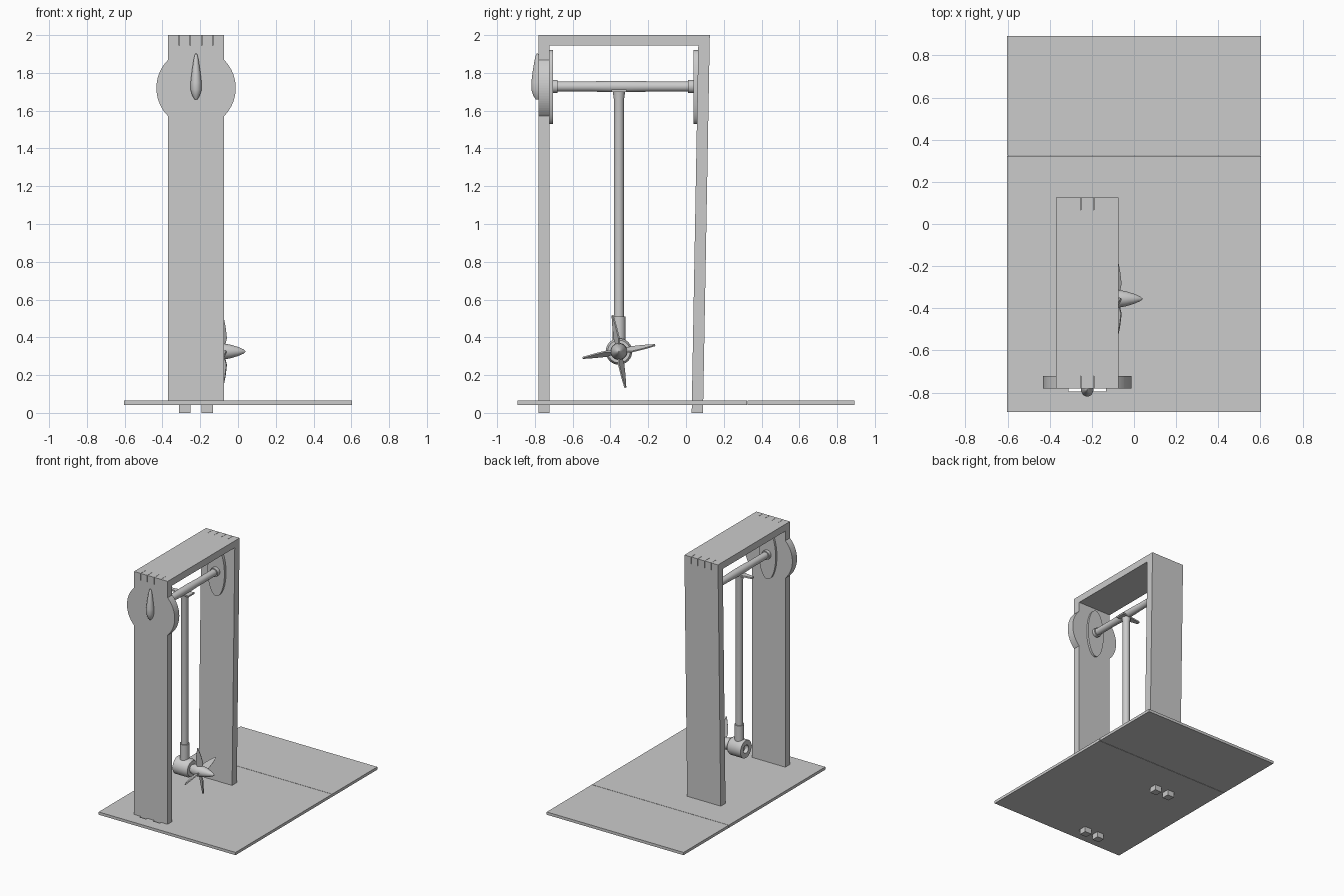
import bpy, bmesh, math
from mathutils import Matrix, Vector

cube = bpy.data.objects.get("Cube")
if cube:
    bpy.data.objects.remove(cube, do_unlink=True)

grey = bpy.data.materials.new("plain_grey")
grey.use_nodes = True
colour = (0.6, 0.6, 0.6, 1)
grey.diffuse_color = colour
grey.node_tree.nodes["Principled BSDF"].inputs["Base Color"].default_value = colour


def finish(name, bm, smooth=False):
    bmesh.ops.recalc_face_normals(bm, faces=bm.faces)
    mesh = bpy.data.meshes.new(name)
    bm.to_mesh(mesh)
    bm.free()
    mesh.materials.append(grey)
    obj = bpy.data.objects.new(name, mesh)
    bpy.context.collection.objects.link(obj)
    if smooth:
        bpy.ops.object.select_all(action="DESELECT")
        obj.select_set(True)
        bpy.context.view_layer.objects.active = obj
        bpy.ops.object.shade_smooth_by_angle(angle=math.radians(40))
    return obj


def add_box(bm, x0, x1, y0, y1, z0, z1):
    m = Matrix.Translation(((x0 + x1) / 2, (y0 + y1) / 2, (z0 + z1) / 2))
    m = m @ Matrix.Diagonal((x1 - x0, y1 - y0, z1 - z0, 1))
    bmesh.ops.create_cube(bm, size=1, matrix=m)


def panel(outline, y0, y1):
    """Extrude an (x, z) outline from y0 to y1."""
    bm = bmesh.new()
    face = bm.faces.new([bm.verts.new((x, y0, z)) for x, z in outline])
    new = bmesh.ops.extrude_face_region(bm, geom=[face])["geom"]
    moved = [v for v in new if isinstance(v, bmesh.types.BMVert)]
    bmesh.ops.translate(bm, verts=moved, vec=(0, y1 - y0, 0))
    return bm


def lathe(name, axis, origin, profile, scale=(1, 1, 1), sides=32):
    """Turn (distance, radius) pairs around an axis through origin."""
    bm = bmesh.new()
    rot = Vector((0, 0, 1)).rotation_difference(Vector(axis)).to_matrix()
    rings = []
    for t, r in profile:
        ring = []
        for i in range(sides):
            a = math.tau * i / sides
            p = rot @ Vector((r * math.cos(a), r * math.sin(a), t))
            p = Vector(c * s for c, s in zip(p, scale))
            ring.append(bm.verts.new(p + Vector(origin)))
        rings.append(ring)
    for low, high in zip(rings, rings[1:]):
        for i in range(sides):
            j = (i + 1) % sides
            bm.faces.new((low[i], low[j], high[j], high[i]))
    bm.faces.new(rings[0])
    bm.faces.new(rings[-1])
    return finish(name, bm, True)


CX = -0.222            # centre line of the frame
HALF = 0.148           # half width of the posts
IN, OUT = 0.03, 0.09   # edges of the joint fingers, from the centre line
TOP, SHOULDER, DECK = 2.0, 1.945, 0.065
ROD_Z, ROD_Y = 1.728, -0.355


def post_outline(lobed):
    right = [(IN, DECK), (IN, 0), (OUT, 0), (OUT, DECK), (HALF, DECK)]
    if lobed:
        r = 0.21
        lim = math.acos(HALF / r)
        for i in range(25):
            a = -lim + 2 * lim * i / 24
            right.append((r * math.cos(a), 1.72 + r * math.sin(a)))
    right += [(HALF, TOP), (OUT, TOP), (OUT, SHOULDER), (IN, SHOULDER), (IN, TOP)]
    left = [(-x, z) for x, z in reversed(right)]
    return [(CX + x, z) for x, z in right + left]


# Posts: the front one has round lobes, the rear one leans back
finish("front_post", panel(post_outline(True), -0.78, -0.722))
bm = panel(post_outline(False), 0.03, 0.09)
for v in bm.verts:
    v.co.y += 0.018 * v.co.z
finish("rear_post", bm)

# Top beam with joint fingers
bm = bmesh.new()
add_box(bm, CX - HALF, CX + HALF, -0.722, 0.066, SHOULDER, TOP)
for s in (-1, 1):
    a, b = sorted((s * (IN + 0.002), s * (OUT - 0.002)))
    add_box(bm, CX + a, CX + b, -0.78, -0.722, SHOULDER, TOP)
    add_box(bm, CX + a, CX + b, 0.066, 0.125, SHOULDER, TOP)
finish("top_beam", bm)

# Base in two plates, slotted for the post feet
bm = bmesh.new()
add_box(bm, -0.603, 0.603, -0.892, 0.322, 0.043, DECK)
base = finish("base_front_plate", bm)
bm = bmesh.new()
add_box(bm, -0.603, 0.603, 0.325, 0.892, 0.043, DECK)
finish("base_rear_plate", bm)
bm = bmesh.new()
for s in (-1, 1):
    a, b = sorted((s * IN, s * OUT))
    add_box(bm, CX + a, CX + b, -0.795, -0.722, 0, 0.1)
    add_box(bm, CX + a, CX + b, 0.03, 0.091, 0, 0.1)
cutter = finish("slot_cutter", bm)
cutter.hide_render = True
cut = base.modifiers.new("slots", "BOOLEAN")
cut.operation = "DIFFERENCE"
cut.object = cutter
bpy.context.view_layer.objects.active = base
bpy.ops.object.modifier_apply(modifier="slots")
bpy.data.objects.remove(cutter, do_unlink=True)

# Tall oval bearing plates inside the posts
for name, y0, y1 in (("front", -0.722, -0.705), ("rear", 0.04, 0.064)):
    lathe(name + "_bearing_plate", (0, 1, 0), (CX, 0, 1.725),
          [(y0, 0.195), (y1, 0.195)], scale=(0.38, 1, 1), sides=48)

# Pivot rod with end collars and a thicker middle
lathe("pivot_rod", (0, 1, 0), (CX, 0, ROD_Z),
      [(-0.71, 0.035), (-0.68, 0.035), (-0.68, 0.027), (-0.5, 0.027),
       (-0.4, 0.03), (-0.3, 0.03), (-0.18, 0.027), (0.01, 0.027),
       (0.01, 0.035), (0.045, 0.035)])

# Swinging arm and sleeve
lathe("swing_arm", (0, 0, 1), (CX, ROD_Y, 0),
      [(0.36, 0.035), (0.51, 0.035), (0.51, 0.027), (1.66, 0.027), (1.71, 0.034)])

# Small pointed vane under the pivot
bm = bmesh.new()
add_box(bm, CX - 0.12, CX + 0.06, ROD_Y - 0.04, ROD_Y + 0.04, 1.7, 1.712)
for v in bm.verts:
    if v.co.x < CX:
        v.co.y = ROD_Y + (v.co.y - ROD_Y) * 0.3
finish("pivot_vane", bm)

# Motor with a recessed hole in its back
HUB = (0, ROD_Y, 0.325)
lathe("motor", (1, 0, 0), HUB,
      [(-0.25, 0.032), (-0.28, 0.032), (-0.28, 0.07), (-0.17, 0.07), (-0.155, 0.06)])

# Spinner
lathe("spinner", (1, 0, 0), HUB,
      [(-0.16, 0.03), (-0.12, 0.045), (-0.08, 0.043), (-0.04, 0.036),
       (0, 0.024), (0.03, 0.011), (0.04, 0.002)])

# Four pitched propeller blades
for i in range(4):
    bm = panel([(-0.012, 0.02), (0.012, 0.02), (0.026, 0.07), (0.018, 0.13),
                (0.004, 0.195), (-0.004, 0.195), (-0.018, 0.13), (-0.026, 0.07)],
               -0.004, 0.004)
    turn = Matrix.Rotation(math.radians(10 + 90 * i), 4, "X")
    pitch = Matrix.Rotation(math.radians(30), 4, "Z")
    place = Matrix.Translation((-0.083, ROD_Y, 0.325))
    bmesh.ops.transform(bm, matrix=place @ turn @ pitch, verts=bm.verts)
    finish(f"propeller_blade_{i + 1}", bm)

# Teardrop pointer on the front
lathe("front_pointer", (0, 0, 1), (CX, -0.787, 0),
      [(1.66, 0.008), (1.68, 0.02), (1.71, 0.029), (1.75, 0.029), (1.81, 0.022),
       (1.87, 0.013), (1.895, 0.007), (1.903, 0.002)], scale=(1, 1.1, 1))
